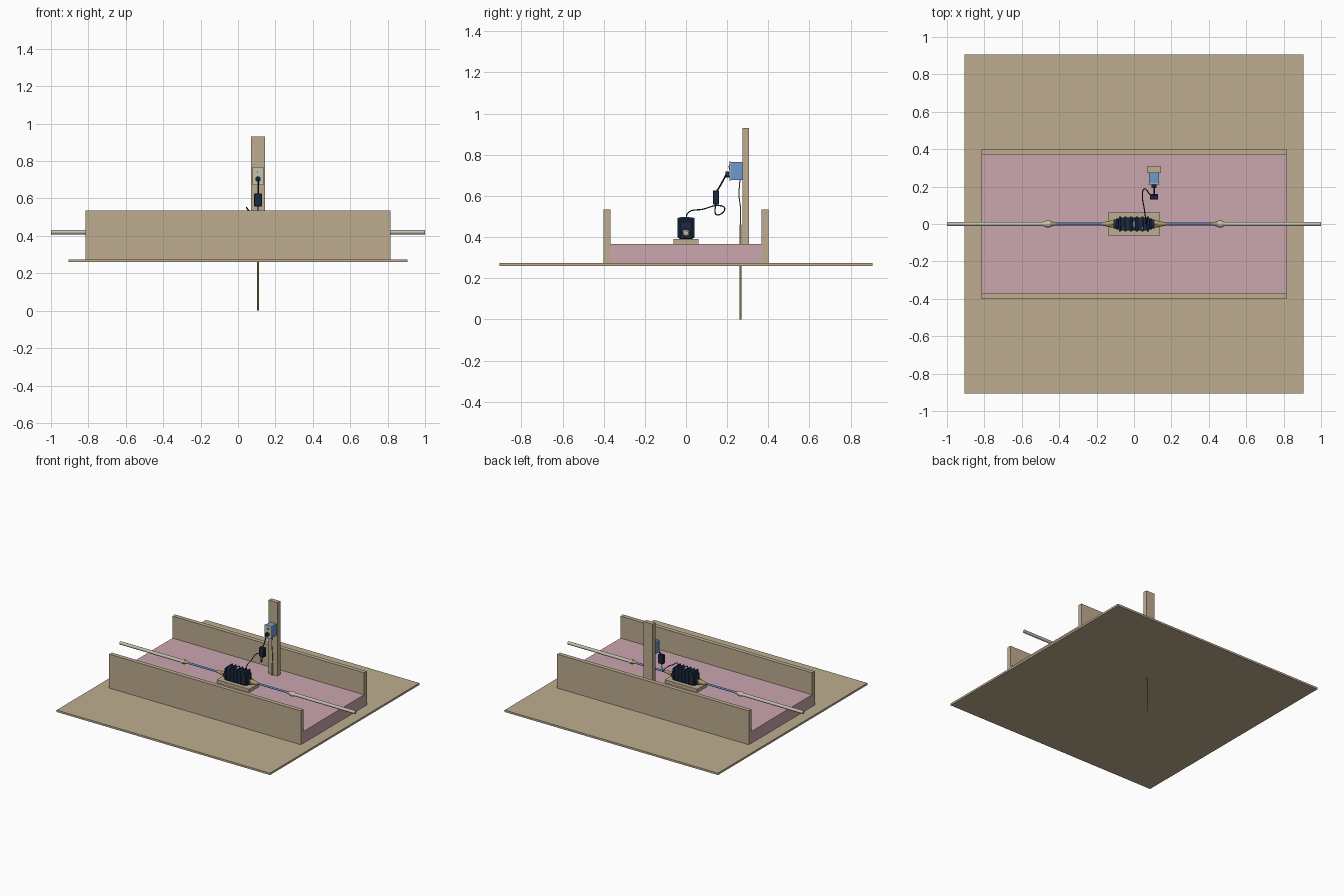
import bpy
import math
from mathutils import Vector

cube = bpy.data.objects.get("Cube")
if cube:
    bpy.data.objects.remove(cube, do_unlink=True)


def material(name, rgb):
    m = bpy.data.materials.new(name)
    m.use_nodes = True
    m.diffuse_color = (*rgb, 1)
    m.node_tree.nodes["Principled BSDF"].inputs["Base Color"].default_value = (*rgb, 1)
    return m


WOOD = material("plywood tan", (0.52, 0.42, 0.28))
FOAM = material("foam pink", (0.6, 0.38, 0.43))
NAVY = material("housing navy", (0.01, 0.022, 0.05))
BLUE = material("tube blue", (0.15, 0.32, 0.62))
PIPE = material("pipe grey", (0.56, 0.53, 0.45))
BRASS = material("brass olive", (0.4, 0.34, 0.11))
PLATE = material("plate ivory", (0.58, 0.55, 0.46))


def box(name, x, y, z, mat, bevel=0):
    """Box from (low, high) pairs on each axis."""
    spans = (x, y, z)
    bpy.ops.mesh.primitive_cube_add(size=1, location=[(a + b) / 2 for a, b in spans])
    ob = bpy.context.object
    ob.name = name
    ob.scale = [b - a for a, b in spans]
    bpy.ops.object.transform_apply(location=False, rotation=False, scale=True)
    ob.data.materials.append(mat)
    if bevel:
        mod = ob.modifiers.new("rounded", "BEVEL")
        mod.width = bevel
        mod.segments = 3
    return ob


def rod(name, start, end, r1, mat, r2=None, sides=24):
    """Cylinder or cone between two points."""
    a, b = Vector(start), Vector(end)
    bpy.ops.mesh.primitive_cone_add(vertices=sides, radius1=r1, radius2=r1 if r2 is None else r2,
                                    depth=(b - a).length, location=(a + b) / 2)
    ob = bpy.context.object
    ob.name = name
    ob.rotation_euler = (b - a).to_track_quat("Z", "Y").to_euler()
    ob.data.materials.append(mat)
    bpy.ops.object.shade_smooth_by_angle(angle=math.radians(40))
    return ob


def cable(name, points, radius, mat):
    """Smooth round cable through the points."""
    data = bpy.data.curves.new(name, "CURVE")
    data.dimensions = "3D"
    data.bevel_depth = radius
    data.bevel_resolution = 2
    data.use_fill_caps = True
    spline = data.splines.new("BEZIER")
    spline.bezier_points.add(len(points) - 1)
    for p, co in zip(spline.bezier_points, points):
        p.co = co
        p.handle_left_type = p.handle_right_type = "AUTO"
    data.materials.append(mat)
    ob = bpy.data.objects.new(name, data)
    bpy.context.collection.objects.link(ob)
    return ob


# Trough: ground board, foam bed and two long walls
box("ground_board", (-0.907, 0.907), (-0.907, 0.907), (0.26, 0.275), WOOD)
box("foam_bed", (-0.815, 0.815), (-0.368, 0.368), (0.275, 0.366), FOAM)
for side, s in (("front", -1), ("back", 1)):
    box(side + "_wall", (-0.815, 0.815), sorted((s * 0.368, s * 0.4)), (0.275, 0.535), WOOD)

# Post with outlet box, cover plate and sockets
PX = 0.107
box("post", (0.069, 0.145), (0.274, 0.307), (0.366, 0.93), WOOD)
box("outlet_box", (PX - 0.027, PX + 0.027), (0.217, 0.274), (0.677, 0.765), BLUE)
box("outlet_plate", (PX - 0.03, PX + 0.03), (0.211, 0.217), (0.673, 0.769), PLATE)
for z in (0.703, 0.74):
    rod("socket", (PX, 0.212, z), (PX, 0.209, z), 0.013, PLATE)
for dx in (-0.005, 0.005):
    box("socket_slot", (PX + dx - 0.001, PX + dx + 0.001), (0.2075, 0.21), (0.738, 0.746), NAVY)

# Earth rod and its wire
rod("earth_rod", (PX, 0.264, 0), (PX, 0.264, 0.46), 0.005, BRASS, sides=12)
cable("earth_wire", [(PX, 0.262, 0.68), (PX, 0.258, 0.6), (PX, 0.265, 0.54), (PX, 0.264, 0.44)],
      0.0025, BRASS)

# Power plug, inline adapter and cables
rod("plug", (PX, 0.209, 0.704), (PX, 0.192, 0.704), 0.014, NAVY)
cable("plug_cable", [(PX, 0.195, 0.704), (PX, 0.172, 0.66), (PX, 0.148, 0.62)], 0.004, NAVY)
box("power_adapter", (PX - 0.021, PX + 0.021), (0.131, 0.16), (0.558, 0.626), NAVY, 0.003)
cable("motor_cable", [(PX, 0.145, 0.56), (0.102, 0.143, 0.515), (0.085, 0.158, 0.508),
                      (0.055, 0.188, 0.54), (0.046, 0.17, 0.552), (0.055, 0.08, 0.535),
                      (0.065, 0.01, 0.518), (0.065, 0, 0.485)], 0.003, NAVY)

# Motor on its pad
CZ = 0.42
box("motor_pad", (-0.138, 0.138), (-0.061, 0.061), (0.366, 0.391), WOOD)
box("motor_body", (-0.084, 0.084), (-0.036, 0.036), (0.391, 0.488), NAVY, 0.008)
for i in range(6):
    x = -0.075 + i * 0.03
    box("motor_rib", (x - 0.006, x + 0.006), (-0.041, 0.041), (0.396, 0.494), NAVY, 0.004)
box("motor_label", (-0.006, 0.006), (-0.016, 0.016), (0.492, 0.497), PLATE)
for x in (-0.055, 0.045):
    rod("motor_screw", (x, -0.022, 0.486), (x, -0.022, 0.497), 0.004, PLATE, sides=12)

# Both shaft lines: end cap, fitting, tube, coupling and pipe
for side, s in (("left", 1), ("right", -1)):
    def part(name, x0, x1, r1, mat, r2=None, sides=24):
        rod(side + "_" + name, (s * x0, 0, CZ), (s * x1, 0, CZ), r1, mat, r2, sides)

    box(side + "_end_cap", sorted((s * 0.084, s * 0.097)), (-0.03, 0.03), (0.393, 0.475), NAVY, 0.004)
    part("cap_collar", 0.097, 0.11, 0.024, NAVY)
    part("fitting_nut", 0.11, 0.122, 0.021, BRASS, sides=6)
    part("fitting_cone", 0.122, 0.172, 0.018, BRASS, 0.008)
    part("tube", 0.165, 0.445, 0.007, BLUE)
    part("coupling_cone", 0.42, 0.45, 0.008, BRASS, 0.016)
    part("coupling", 0.45, 0.468, 0.018, PIPE)
    part("coupling_tail", 0.468, 0.485, 0.018, PIPE, 0.012)
    part("pipe", 0.48, 1.0, 0.012, PIPE)
